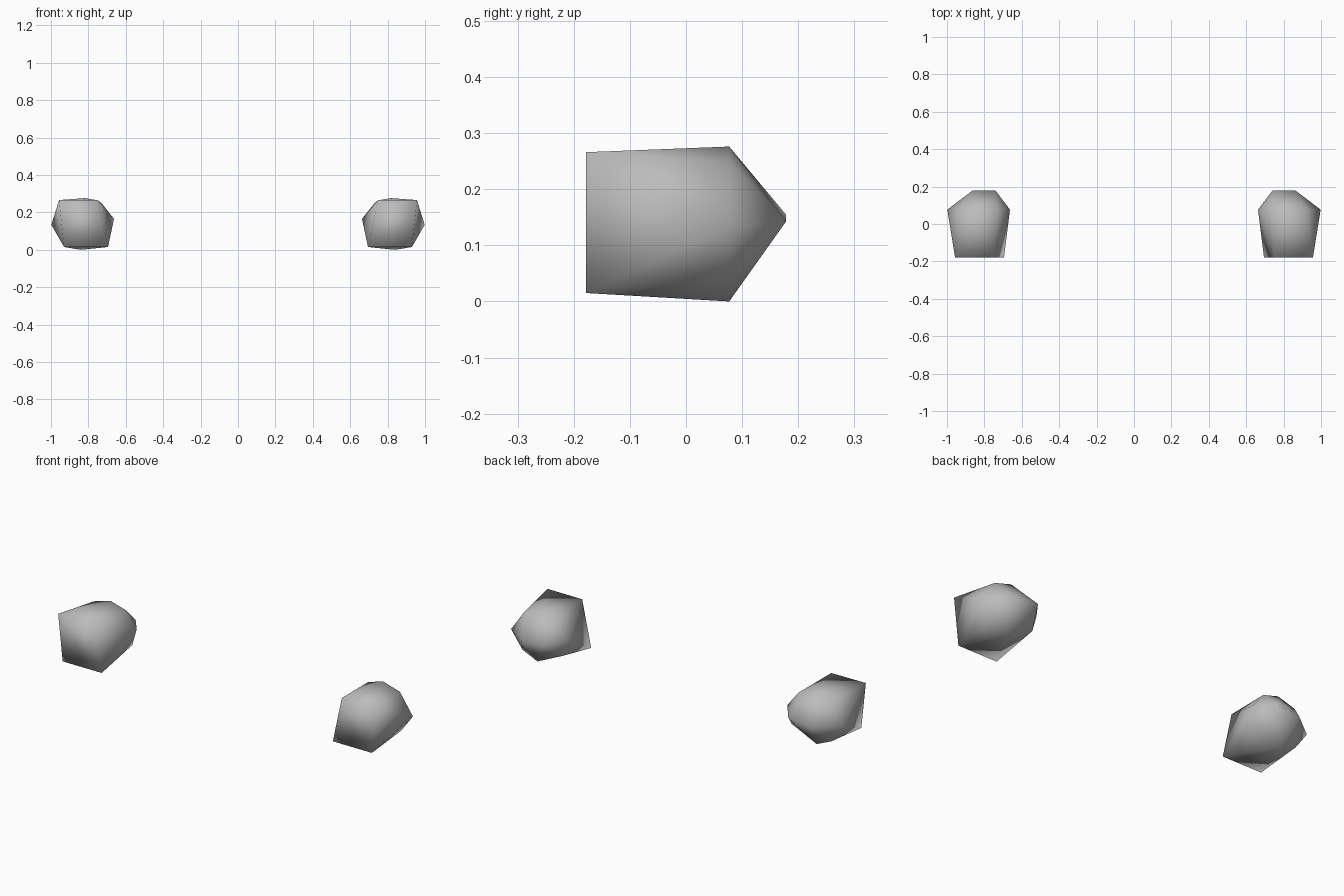
import bpy
import bmesh

if "Cube" in bpy.data.objects:
    bpy.data.objects.remove(bpy.data.objects["Cube"])

grey = bpy.data.materials.new("plain_grey")
grey.diffuse_color = (0.5, 0.5, 0.5, 1)
grey.use_nodes = True
grey.node_tree.nodes["Principled BSDF"].inputs["Base Color"].default_value = grey.diffuse_color

# Sections as (x, z), anticlockwise from the outer side
FRONT = [(.957, .266), (.749, .265), (.695, .015), (.93, .015)]
MIDDLE = [(.998, .134), (.92, .247), (.82, .276), (.73, .25),
          (.663, .165), (.69, .07), (.84, 0), (.93, .04)]
RIDGE = [(.864, .142), (.74, .155)]


def make_lump(name, side):
    bm = bmesh.new()

    def section(points, y):
        return [bm.verts.new((side * x, y, z)) for x, z in points]

    front = section(FRONT, -.178)
    ring = section(MIDDLE, .077)
    ridge = section(RIDGE, .178)

    # Flat front end
    bm.faces.new(front)
    # Body: each square corner fans out to three points of the ring
    for k in range(4):
        a, b, c = ring[2 * k], ring[2 * k + 1], ring[(2 * k + 2) % 8]
        bm.faces.new((front[k], a, b))
        bm.faces.new((front[k], b, c))
        bm.faces.new((front[k], c, front[(k + 1) % 4]))
    # Rounded back closing onto a short ridge
    for end, start in ((ridge[0], 6), (ridge[1], 2)):
        for i in range(start, start + 4):
            bm.faces.new((end, ring[i % 8], ring[(i + 1) % 8]))
    bm.faces.new((ridge[0], ring[2], ridge[1]))
    bm.faces.new((ridge[0], ridge[1], ring[6]))

    bmesh.ops.recalc_face_normals(bm, faces=bm.faces)
    for f in bm.faces:
        f.smooth = True
    mesh = bpy.data.meshes.new(name)
    bm.to_mesh(mesh)
    bm.free()
    mesh.materials.append(grey)
    bpy.context.collection.objects.link(bpy.data.objects.new(name, mesh))


# Mirrored pair
make_lump("right_lump", 1)
make_lump("left_lump", -1)
